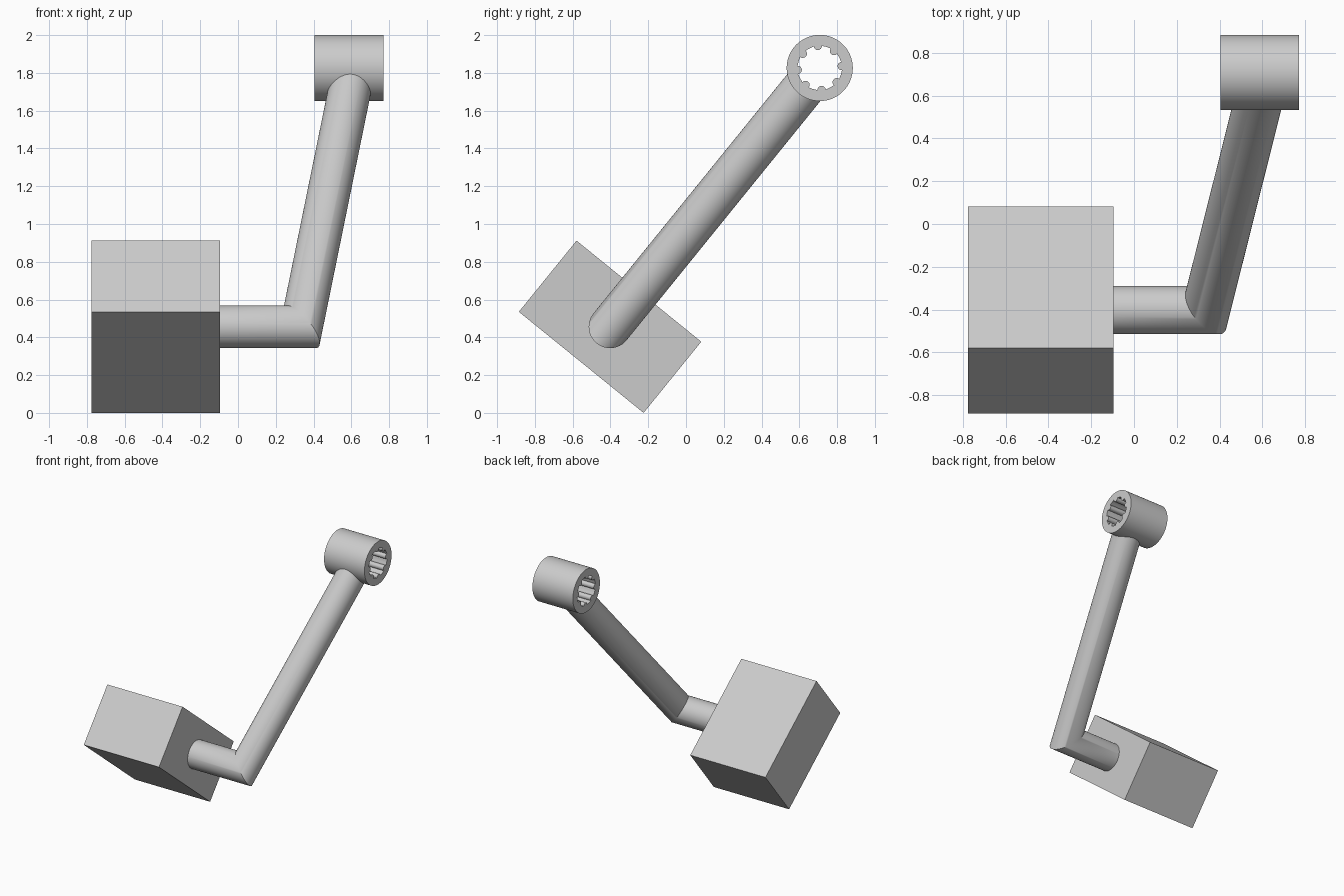
import bpy
import bmesh
from math import sin, cos, tau, radians, atan2
from mathutils import Vector, Matrix

cube = bpy.data.objects.get("Cube")
if cube:
    bpy.data.objects.remove(cube, do_unlink=True)

grey = bpy.data.materials.new("light grey")
grey.use_nodes = True
grey.diffuse_color = (0.6, 0.6, 0.6, 1)
grey.node_tree.nodes["Principled BSDF"].inputs["Base Color"].default_value = (0.6, 0.6, 0.6, 1)


def finish(name, bm, smooth=True):
    bmesh.ops.recalc_face_normals(bm, faces=bm.faces)
    mesh = bpy.data.meshes.new(name)
    bm.to_mesh(mesh)
    bm.free()
    mesh.materials.append(grey)
    obj = bpy.data.objects.new(name, mesh)
    bpy.context.collection.objects.link(obj)
    if smooth:
        bpy.ops.object.select_all(action="DESELECT")
        obj.select_set(True)
        bpy.context.view_layer.objects.active = obj
        bpy.ops.object.shade_smooth_by_angle(angle=radians(35))
    return obj


def bridge(bm, a, b):
    for i in range(len(a)):
        j = (i + 1) % len(a)
        bm.faces.new((a[i], a[j], b[j], b[i]))


pedal_axis = Vector((0, -0.402, 0.456))
hub_centre = Vector((0.5875, 0.708, 1.826))
rise = Vector((0, hub_centre.y - pedal_axis.y, hub_centre.z - pedal_axis.z)).normalized()

# Pedal block, turned to line up with the crank
bm = bmesh.new()
bmesh.ops.create_cube(bm, size=1)
bm.transform(Matrix.Translation(pedal_axis + Vector((-0.435, 0, 0)))
             @ Matrix.Rotation(atan2(rise.z, rise.y), 4, "X")
             @ Matrix.Diagonal((0.68, 0.485, 0.85, 1)))
finish("pedal_block", bm, smooth=False)

# Spindle and crank arm: one round bar with a mitred bend, ending in the hub wall
radius, sides = 0.113, 64
elbow = pedal_axis + Vector((0.336, 0, 0))
hub_entry = hub_centre - rise * 0.175
along_x = Vector((1, 0, 0))
arm_dir = (hub_entry - elbow).normalized()


def slide(points, direction, origin, normal):
    return [p + direction * ((origin - p).dot(normal) / direction.dot(normal)) for p in points]


start = [pedal_axis + Vector((-0.12, radius * cos(t), radius * sin(t)))
         for t in (tau * i / sides for i in range(sides))]
mitre = slide(start, along_x, elbow, along_x + arm_dir)
end = slide(mitre, arm_dir, hub_centre - rise * 0.126, rise)
bm = bmesh.new()
rings = [[bm.verts.new(p) for p in ring] for ring in (start, mitre, end)]
bridge(bm, rings[0], rings[1])
bridge(bm, rings[1], rings[2])
bm.faces.new(rings[0])
bm.faces.new(rings[2])
finish("crank_arm", bm)

# Hub: tube whose bore carries eight rounded splines
bore, bump, teeth, steps = 0.117, 0.022, 8, 16
half = bump / bore


def bore_point(tooth, step):
    """Half of each pitch is a round spline, half is plain bore."""
    middle = radians(5) + tau * tooth / teeth
    if step <= 8:
        a = middle + tau / 4 + tau / 2 * step / 8
        return (bore * cos(middle) + bump * cos(a - 0) * 1.0,
                bore * sin(middle) + bump * sin(a))
    t = middle + half + (tau / teeth - 2 * half) * (step - 8) / 8
    return bore * cos(t), bore * sin(t)


inner = []
for k in range(teeth):
    spline = [bore_point(k, s) for s in range(8, -1, -1)]
    plain = [bore_point(k, s) for s in range(9, steps)]
    inner += spline + plain
outer = [(0.175 * cos(t), 0.175 * sin(t))
         for t in (radians(5) - half + tau * i / len(inner) for i in range(len(inner)))]
bm = bmesh.new()
loops = [[bm.verts.new(hub_centre + Vector((x, y, z))) for y, z in shape]
         for shape, x in ((outer, -0.1825), (outer, 0.1825), (inner, 0.1825), (inner, -0.1825))]
for i in range(4):
    bridge(bm, loops[i], loops[(i + 1) % 4])
finish("splined_hub", bm)
